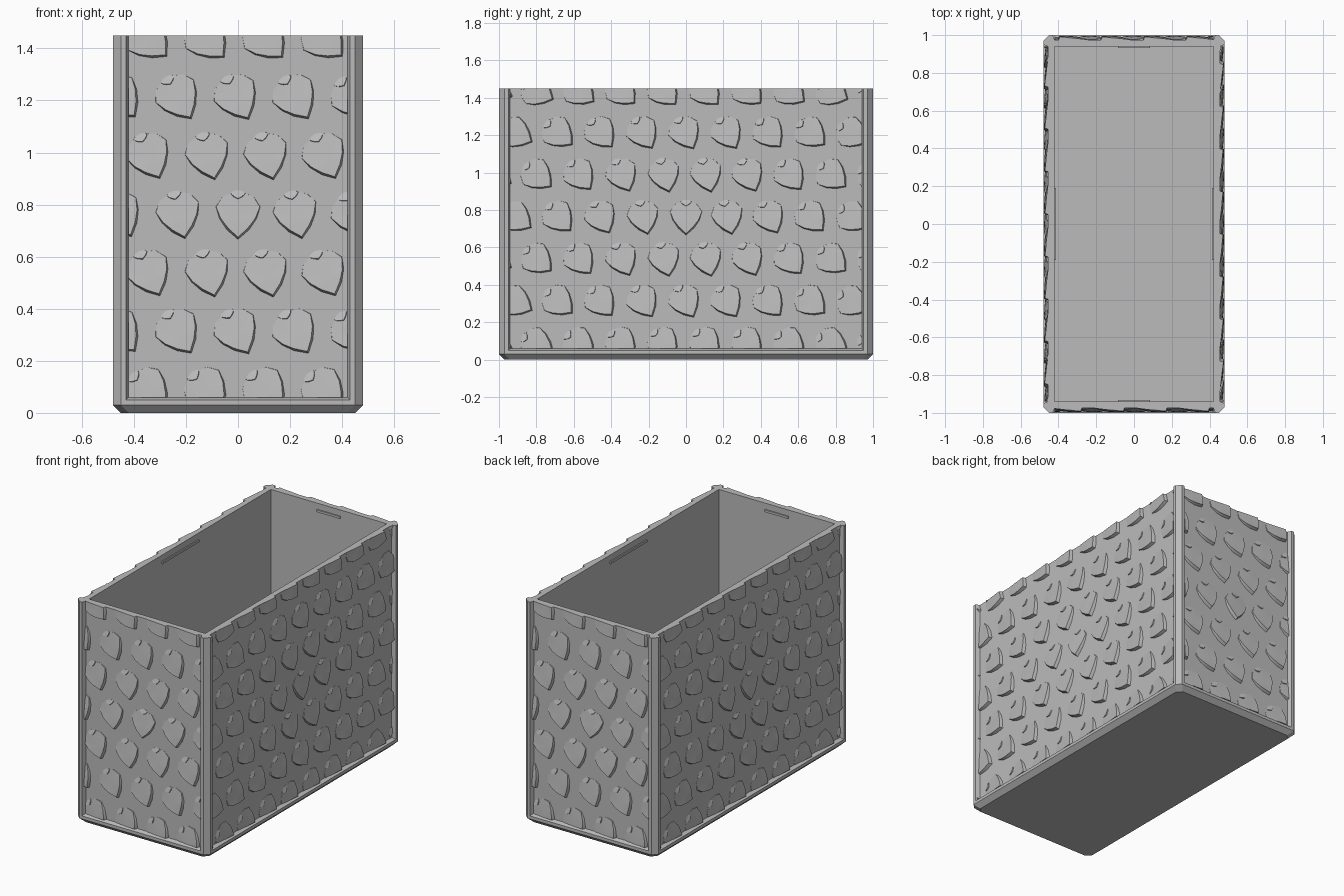
import bpy, bmesh, math
from mathutils import Matrix, Vector

cube = bpy.data.objects.get("Cube")
if cube:
    bpy.data.objects.remove(cube, do_unlink=True)

HX, HY, TOP = 0.48, 1.0, 1.45      # outer half sizes and height
IX, IY = 0.42, 0.94                # cavity half sizes
WALL = 0.025                       # panel recess behind the frame
FLOOR, CUT = 0.06, 0.03            # floor height, corner chamfer
PITCH, MID = 0.225, 0.755          # scale spacing and pattern centre height

grey = bpy.data.materials.new("stone grey")
grey.use_nodes = True
colour = (0.5, 0.5, 0.5, 1)
grey.diffuse_color = colour
grey.node_tree.nodes["Principled BSDF"].inputs["Base Color"].default_value = colour


def finish(bm, name, smooth=False):
    bmesh.ops.recalc_face_normals(bm, faces=bm.faces[:])
    mesh = bpy.data.meshes.new(name)
    bm.to_mesh(mesh)
    bm.free()
    mesh.materials.append(grey)
    ob = bpy.data.objects.new(name, mesh)
    bpy.context.collection.objects.link(ob)
    if smooth:
        bpy.ops.object.select_all(action='DESELECT')
        ob.select_set(True)
        bpy.context.view_layer.objects.active = ob
        bpy.ops.object.shade_smooth_by_angle(angle=math.radians(25))
    return ob


def loft(bm, rings):
    """Skin closed rings of points and cap both ends."""
    loops = [[bm.verts.new(p) for p in ring] for ring in rings]
    n = len(loops[0])
    for a, b in zip(loops, loops[1:]):
        for i in range(n):
            j = (i + 1) % n
            bm.faces.new((a[i], a[j], b[j], b[i]))
    bm.faces.new(loops[0][::-1])
    bm.faces.new(loops[-1])


def box(bm, lo, hi):
    loft(bm, [[(lo[0], lo[1], z), (hi[0], lo[1], z), (hi[0], hi[1], z), (lo[0], hi[1], z)]
              for z in (lo[2], hi[2])])


def octagon(inset, z):
    x, y, c = HX - inset, HY - inset, CUT
    return [(x, y - c, z), (x - c, y, z), (c - x, y, z), (-x, y - c, z),
            (-x, c - y, z), (c - x, -y, z), (x - c, -y, z), (x, c - y, z)]


# Base tray with chamfered underside and sloped lip
bm = bmesh.new()
loft(bm, [octagon(CUT, 0), octagon(0, CUT), octagon(0, 0.05), octagon(WALL, FLOOR)])
finish(bm, "base")

# Corner posts with chamfered corner and sloped inner lips
profile = [(IX, IY), (HX - WALL, IY), (HX, 0.95), (HX, HY - CUT),
           (HX - CUT, HY), (0.43, HY), (IX, HY - WALL)]
bm = bmesh.new()
for sx in (-1, 1):
    for sy in (-1, 1):
        loft(bm, [[(sx * x, sy * y, z) for x, y in profile] for z in (0.04, TOP)])
finish(bm, "corner_posts")

# Thin walls behind the scales
bm = bmesh.new()
for s in (-1, 1):
    xs, ys = sorted((s * IX, s * (HX - WALL))), sorted((s * IY, s * (HY - WALL)))
    box(bm, (xs[0], -IY, 0.05), (xs[1], IY, TOP))
    box(bm, (-IX, ys[0], 0.05), (IX, ys[1], TOP))
finish(bm, "walls")

# Lid catches inside the rim
bm = bmesh.new()
for s in (-1, 1):
    xs, ys = sorted((s * (IX + 0.005), s * (IX - 0.008))), sorted((s * (IY + 0.005), s * (IY - 0.008)))
    box(bm, (xs[0], -0.19, 1.395), (xs[1], 0.19, 1.41))
    box(bm, (-0.085, ys[0], 1.395), (0.085, ys[1], 1.41))
finish(bm, "lid_catches")

# Half outline of a scale from tip to root: across, up, height
half = [(0, -0.08, 0.021), (0.038, -0.045, 0.019), (0.066, -0.008, 0.014),
        (0.084, 0.036, 0.005), (0.06, 0.075, 0.001), (0, 0.1, 0)]
outline = half + [(-u, v, w) for u, v, w in half[-2:0:-1]]


def add_scale(bm, place, su=1, sv=1, sw=1, skirt=0.01):
    """Leaf-shaped plate that rises toward its tip."""
    top, foot = [], []
    for u, v, w in outline:
        p = Vector((u * su, v * sv, 0))
        out = p.normalized() * skirt * w / 0.021
        top.append(bm.verts.new(place @ Vector((p.x, p.y, w * sw))))
        foot.append(bm.verts.new(place @ Vector((p.x + out.x, p.y + out.y, -0.003))))
    hub = bm.verts.new(place @ Vector((0, 0, 0.013 * sw)))
    n = len(outline)
    for i in range(n):
        j = (i + 1) % n
        bm.faces.new((foot[i], foot[j], top[j], top[i]))
        bm.faces.new((top[i], top[j], hub))
    bm.faces.new(foot[::-1])


def scale_panel(name, width, reach, turn):
    """Staggered scales that twist further from the panel centre."""
    bm = bmesh.new()
    cols = int(width / PITCH) + 2
    for row in range(-4, 5):
        for col in range(-cols, cols + 1):
            u = (col + 0.5 * (row % 2)) * PITCH
            v = row * PITCH
            twist = math.radians(62) * math.hypot(u, v)
            place = Matrix.Translation((u, v + MID, 0)) @ Matrix.Rotation(twist, 4, 'Z')
            add_scale(bm, place)
            add_scale(bm, place @ Matrix.Translation((0, 0.083, 0)), 0.33, 0.18, 0.45, 0.006)
    # Trim to the frame and close the cuts
    for co, no in (((width, 0, 0), (1, 0, 0)), ((-width, 0, 0), (-1, 0, 0)),
                   ((0, TOP, 0), (0, 1, 0)), ((0, FLOOR, 0), (0, -1, 0))):
        bmesh.ops.bisect_plane(bm, geom=bm.verts[:] + bm.edges[:] + bm.faces[:],
                               plane_co=co, plane_no=no, clear_outer=True)
        bmesh.ops.holes_fill(bm, edges=[e for e in bm.edges if e.is_boundary], sides=0)
    stand = (Matrix.Rotation(turn, 4, 'Z') @ Matrix.Translation((0, -reach, 0))
             @ Matrix.Rotation(math.pi / 2, 4, 'X'))
    bmesh.ops.transform(bm, matrix=stand, verts=bm.verts[:])
    finish(bm, name, smooth=True)


scale_panel("front_scales", IX, HY - WALL, 0)
scale_panel("left_scales", IY, HX - WALL, math.pi / 2)
scale_panel("back_scales", IX, HY - WALL, math.pi)
scale_panel("right_scales", IY, HX - WALL, -math.pi / 2)
